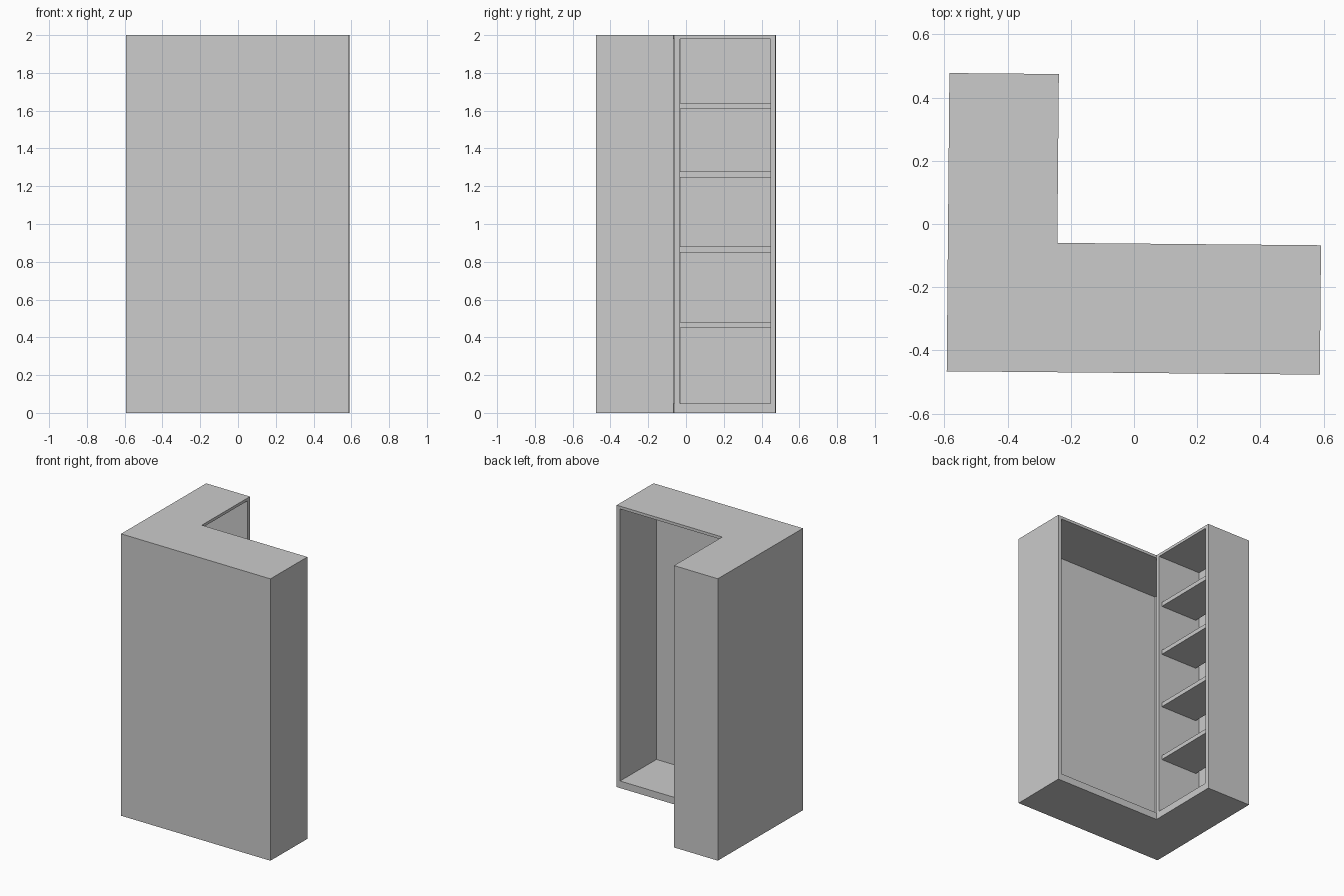
import bpy
import bmesh

if "Cube" in bpy.data.objects:
    bpy.data.objects.remove(bpy.data.objects["Cube"])

TILT = -0.009            # the whole cabinet is turned very slightly
OFFSET = (0.001, -0.002, 0)


def prism(name, outline, z0, z1):
    """Extrude a plan outline from z0 to z1."""
    bm = bmesh.new()
    face = bm.faces.new([bm.verts.new((x, y, z0)) for x, y in outline])
    ext = bmesh.ops.extrude_face_region(bm, geom=[face])
    top = [v for v in ext["geom"] if isinstance(v, bmesh.types.BMVert)]
    bmesh.ops.translate(bm, verts=top, vec=(0, 0, z1 - z0))
    bmesh.ops.recalc_face_normals(bm, faces=bm.faces)
    mesh = bpy.data.meshes.new(name)
    bm.to_mesh(mesh)
    bm.free()
    obj = bpy.data.objects.new(name, mesh)
    obj.rotation_euler.z = TILT
    obj.location = OFFSET
    bpy.context.collection.objects.link(obj)
    return obj


# Plan dimensions
L, R, F, B = -0.589, 0.591, -0.469, 0.474   # outer left, right, front, back
NX, NY = -0.243, -0.06                      # inner corner of the L
T, P = 0.027, 0.006                         # side thickness, back panel thickness

# L-shaped base and top
footprint = [(L, F), (R, F), (R, NY), (NX, NY), (NX, B), (L, B)]
prism("base", footprint, 0, 0.05)
prism("top", footprint, 1.98, 2)

# Upright panels: wide bay opening to the back, narrow bay opening to the right
walls = [(L, F), (R, F), (R, NY), (R - T, NY), (R - T, F + P), (L + T, F + P),
         (L + T, NY), (NX, NY), (NX, NY + T), (L + P, NY + T), (L + P, B - T),
         (NX, B - T), (NX, B), (L, B)]
prism("side_and_back_panels", walls, 0.05, 1.98)

# Shelves in the narrow bay
x0, x1, y0, y1 = L + 0.034, NX - 0.023, NY + T, B - T
for i, z in enumerate((0.45, 0.85, 1.247, 1.61)):
    prism(f"shelf_{i + 1}", [(x0, y0), (x1, y0), (x1, y1), (x0, y1)], z, z + 0.03)
